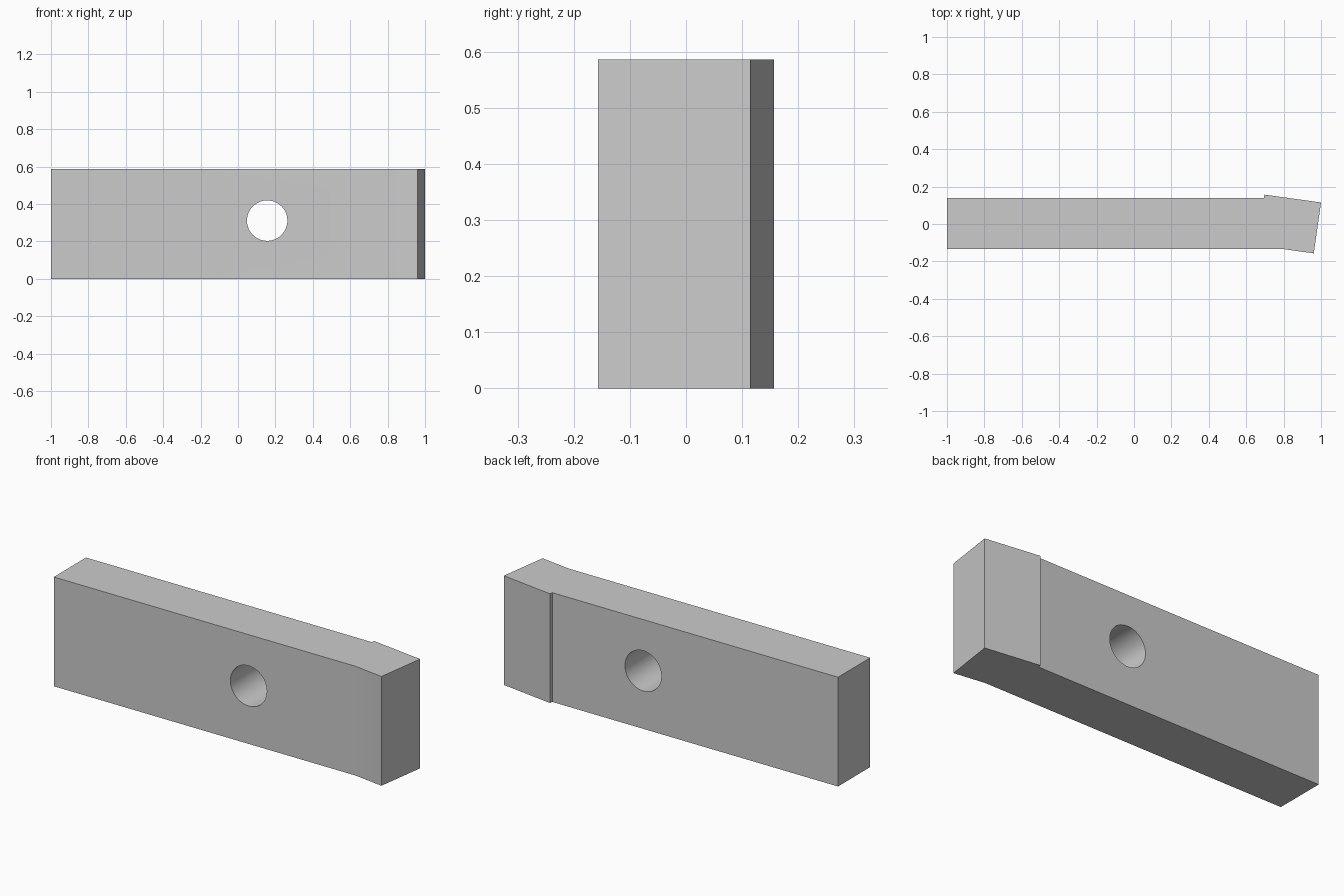
import bpy
import bmesh

cube = bpy.data.objects.get("Cube")
if cube:
    bpy.data.objects.remove(cube, do_unlink=True)

HEIGHT = 0.586

# Plain grey finish
grey = bpy.data.materials.new("plain grey")
grey.use_nodes = True
colour = (0.6, 0.6, 0.6, 1)
grey.diffuse_color = colour
grey.node_tree.nodes["Principled BSDF"].inputs["Base Color"].default_value = colour

# Bar outline with its angled, stepped end, extruded upwards
outline = [(-1, -0.133), (0.79, -0.133), (0.961, -0.157), (1, 0.115),
           (0.697, 0.157), (0.695, 0.14), (-1, 0.14)]
bm = bmesh.new()
base = bm.faces.new([bm.verts.new((x, y, 0)) for x, y in outline])
extruded = bmesh.ops.extrude_face_region(bm, geom=[base])["geom"]
top = [v for v in extruded if isinstance(v, bmesh.types.BMVert)]
bmesh.ops.translate(bm, verts=top, vec=(0, 0, HEIGHT))
bmesh.ops.recalc_face_normals(bm, faces=bm.faces)
mesh = bpy.data.meshes.new("bar")
bm.to_mesh(mesh)
bm.free()
mesh.materials.append(grey)
bar = bpy.data.objects.new("bar", mesh)
bpy.context.collection.objects.link(bar)

# Round hole drilled front to back
bpy.ops.mesh.primitive_cylinder_add(vertices=64, radius=0.108, depth=1,
                                    location=(0.156, 0, 0.311), rotation=(1.570796, 0, 0))
drill = bpy.context.object
drill.name = "hole_cutter"
drill.hide_render = True
drill.data.materials.append(grey)

bpy.ops.object.select_all(action="DESELECT")
bar.select_set(True)
bpy.context.view_layer.objects.active = bar
cut = bar.modifiers.new("hole", "BOOLEAN")
cut.operation = "DIFFERENCE"
cut.solver = "EXACT"
cut.object = drill
bpy.ops.object.modifier_apply(modifier=cut.name)
bpy.data.objects.remove(drill, do_unlink=True)

# Smooth the hole and the slight front bend, keep other edges crisp
bpy.ops.object.shade_smooth_by_angle(angle=0.5236)
weighted = bar.modifiers.new("weighted normals", "WEIGHTED_NORMAL")
weighted.keep_sharp = True
